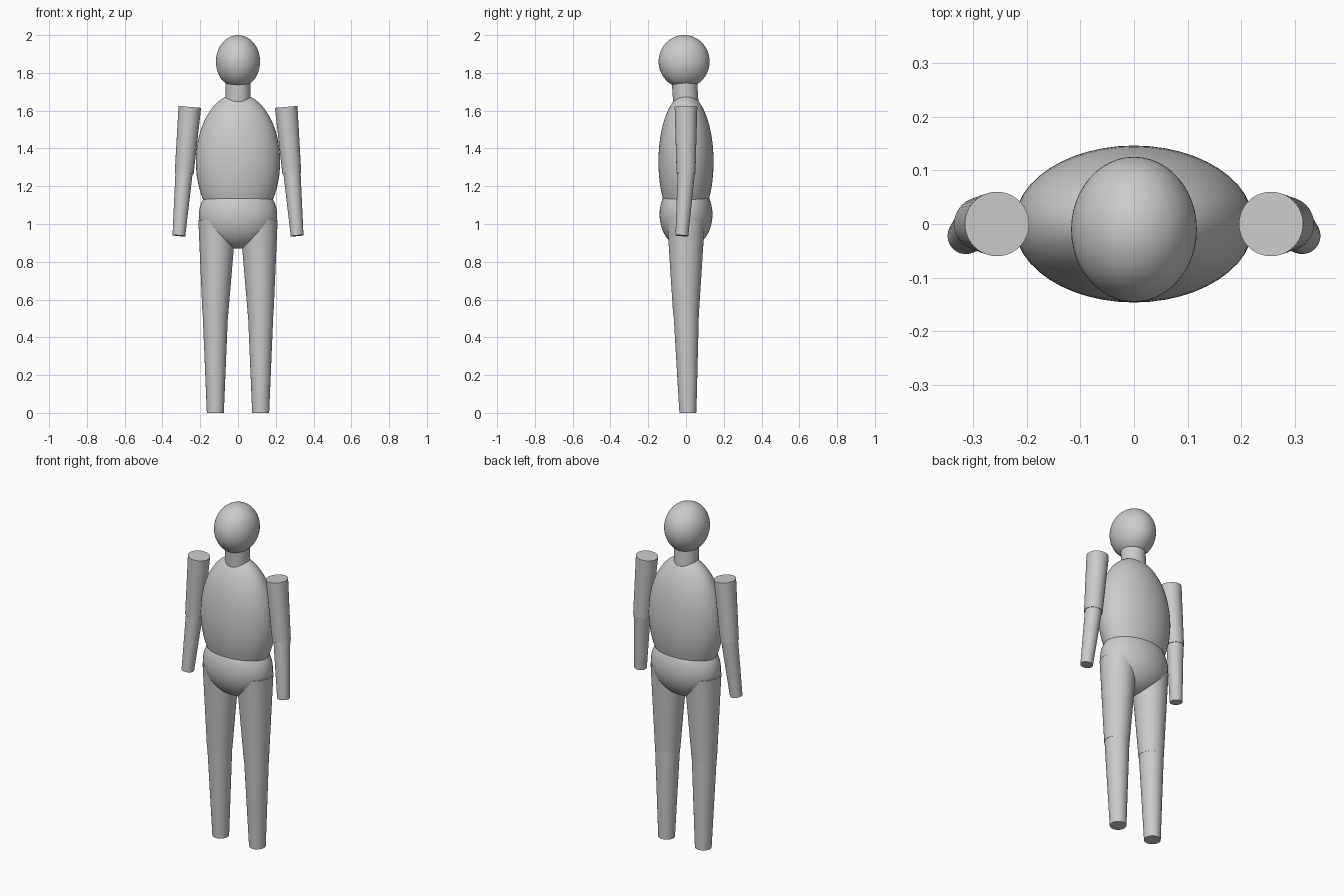
import bpy, math
from mathutils import Vector

if "Cube" in bpy.data.objects:
    bpy.data.objects.remove(bpy.data.objects["Cube"])


def smooth(ob, name):
    ob.name = name
    bpy.ops.object.shade_smooth_by_angle(angle=math.radians(35))


def ellipsoid(name, centre, radii):
    bpy.ops.mesh.primitive_uv_sphere_add(segments=48, ring_count=32, radius=1)
    ob = bpy.context.object
    ob.scale = radii
    bpy.ops.object.transform_apply(location=False, rotation=False, scale=True)
    ob.location = centre
    smooth(ob, name)


def limb(name, start, end, r_start, r_end):
    """Tapered capped cylinder between two joints."""
    a, b = Vector(start), Vector(end)
    d = b - a
    bpy.ops.mesh.primitive_cone_add(vertices=40, radius1=r_start, radius2=r_end,
                                    depth=d.length, location=(a + b) / 2)
    ob = bpy.context.object
    ob.rotation_euler = d.to_track_quat('Z', 'Y').to_euler()
    smooth(ob, name)


# Head, neck and trunk
ellipsoid("head", (0, -0.01, 1.86), (0.117, 0.135, 0.14))
limb("neck", (0, 0, 1.63), (0, -0.008, 1.75), 0.067, 0.067)
ellipsoid("torso", (0, 0, 1.33), (0.223, 0.146, 0.36))
ellipsoid("pelvis", (0, 0, 1.05), (0.207, 0.14, 0.18))

# Limb segments: name, start joint, end joint, start radius, end radius
segments = [
    ("upper_arm", (0.255, 0, 1.62), (0.285, 0, 1.267), 0.06, 0.05),
    ("forearm", (0.285, 0.002, 1.28), (0.313, -0.022, 0.938), 0.046, 0.034),
    ("thigh", (0.11, 0, 1.02), (0.12, 0, 0.52), 0.1, 0.068),
    ("shin", (0.12, 0.001, 0.525), (0.12, 0.01, 0), 0.067, 0.045),
]
for side, s in (("left", 1), ("right", -1)):
    for name, a, b, r1, r2 in segments:
        limb(f"{side}_{name}", (a[0] * s, a[1], a[2]), (b[0] * s, b[1], b[2]), r1, r2)
